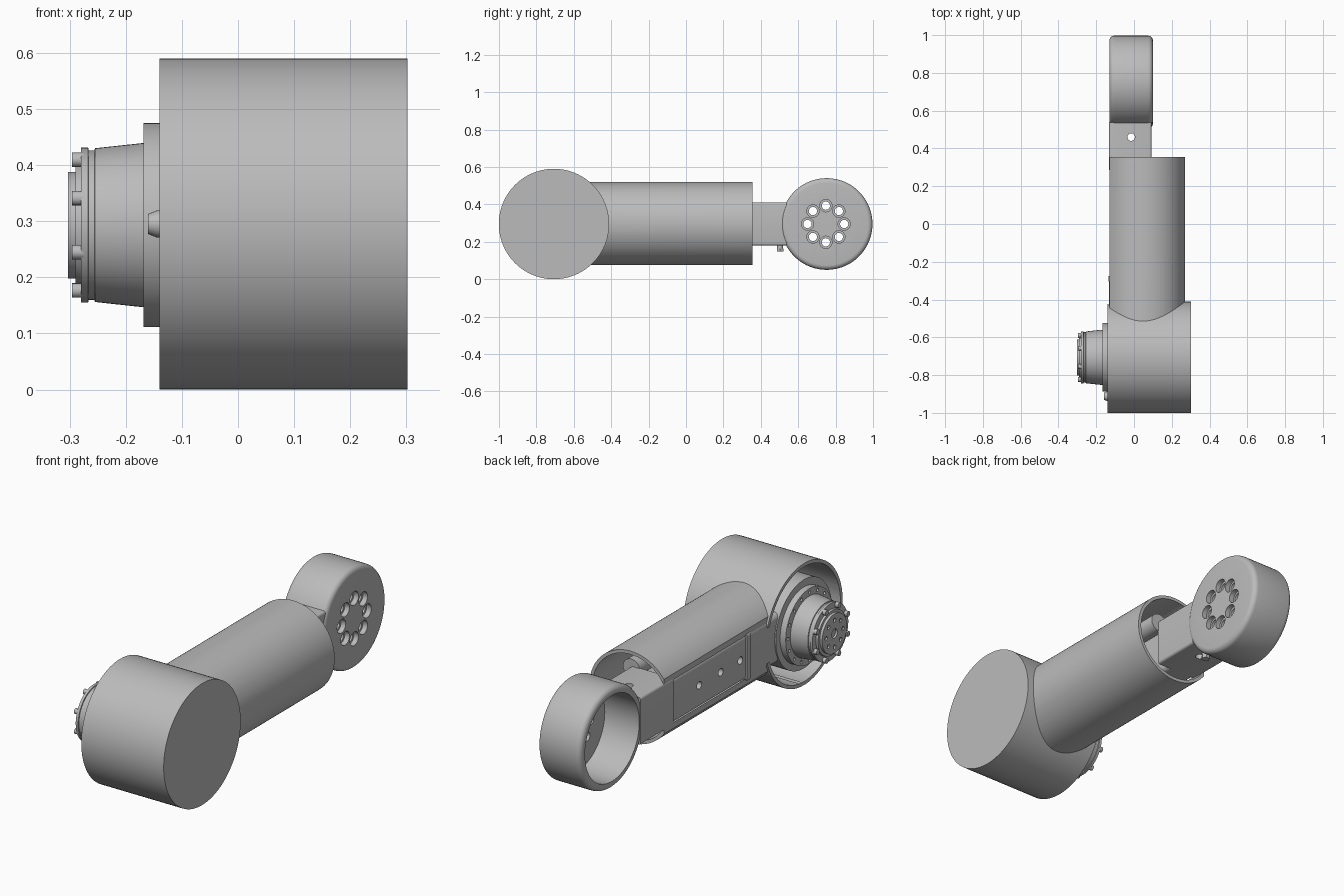
import bpy, bmesh, math
from mathutils import Vector

if "Cube" in bpy.data.objects:
    bpy.data.objects.remove(bpy.data.objects["Cube"], do_unlink=True)

GREY = bpy.data.materials.new("light grey metal")
GREY.use_nodes = True
GREY.diffuse_color = (0.5, 0.5, 0.5, 1)
GREY.node_tree.nodes["Principled BSDF"].inputs["Base Color"].default_value = (0.5, 0.5, 0.5, 1)

JY, JZ = -0.706, 0.295     # joint axis
EY = 0.755                 # end ring axis
PARTS = []


def finish(name, bm):
    bmesh.ops.recalc_face_normals(bm, faces=bm.faces)
    mesh = bpy.data.meshes.new(name)
    bm.to_mesh(mesh)
    bm.free()
    mesh.materials.append(GREY)
    obj = bpy.data.objects.new(name, mesh)
    bpy.context.collection.objects.link(obj)
    PARTS.append(obj)
    return obj


def lathe(name, profile, centre, axis="x", seg=64):
    """Closed solid from (distance along axis, radius) pairs; radius 0 is a pole."""
    bm = bmesh.new()
    rings = []
    for d, r in profile:
        ring = []
        for i in range(seg if r > 0 else 1):
            a = 2 * math.pi * i / seg
            u, v = r * math.cos(a), r * math.sin(a)
            p = {"x": (d, u, v), "y": (u, d, v), "z": (u, v, d)}[axis]
            ring.append(bm.verts.new(Vector(p) + Vector(centre)))
        rings.append(ring)
    for a, b in zip(rings, rings[1:]):
        for i in range(seg):
            j = (i + 1) % seg
            if len(a) == 1:
                bm.faces.new((a[0], b[i], b[j]))
            elif len(b) == 1:
                bm.faces.new((a[i], a[j], b[0]))
            else:
                bm.faces.new((a[i], a[j], b[j], b[i]))
    return finish(name, bm)


def cyl(name, start, end, r, centre, axis="x", seg=64):
    return lathe(name, [(start, 0), (start, r), (end, r), (end, 0)], centre, axis, seg)


def box(name, lo, hi, bevel=0.0):
    bm = bmesh.new()
    bmesh.ops.create_cube(bm, size=1)
    lo, hi = Vector(lo), Vector(hi)
    for v in bm.verts:
        v.co = (lo + hi) / 2 + v.co * (hi - lo)
    if bevel:
        edges = [e for e in bm.edges if abs((e.verts[0].co - e.verts[1].co).y) > 1e-4]
        bmesh.ops.bevel(bm, geom=edges, offset=bevel, segments=4, profile=0.5, affect="EDGES")
    return finish(name, bm)


def combine(obj, tool, operation="DIFFERENCE"):
    mod = obj.modifiers.new("cut", "BOOLEAN")
    mod.operation, mod.object, mod.solver = operation, tool, "EXACT"
    bpy.context.view_layer.objects.active = obj
    bpy.ops.object.modifier_apply(modifier=mod.name)
    PARTS.remove(tool)
    bpy.data.objects.remove(tool, do_unlink=True)


def around(count, radius, y, z, turn=0.0):
    for i in range(count):
        a = 2 * math.pi * (i + turn) / count
        yield (0, y + radius * math.cos(a), z + radius * math.sin(a))


# Outer shell: joint cup and arm tube, hollowed and open on the -x side
shell = cyl("outer_shell", -0.14, 0.302, 0.295, (0, JY, JZ), seg=96)
tube = cyl("tube", -0.6, 0.355, 0.222, (0.048, 0, 0.297), "y", 96)
combine(tube, box("side_cut", (-0.4, -0.65, 0), (-0.13, 0.5, 0.6)))
combine(shell, tube, "UNION")
combine(shell, cyl("cup_hollow", -0.2, 0.285, 0.278, (0, JY, JZ), seg=96))
combine(shell, cyl("tube_hollow", -0.58, 0.4, 0.206, (0.048, 0, 0.297), "y", 96))

# End ring: a rounded cup open on the -x side
R, B, X0, X1 = 0.245, 0.025, -0.13, 0.1
outline = [(X1, 0), (X1, R - B)]
for k in range(1, 6):
    a = math.pi / 10 * k
    outline.append((X1 - B + B * math.cos(a), R - B + B * math.sin(a)))
for k in range(6):
    a = math.pi / 10 * k
    outline.append((X0 + B - B * math.sin(a), R - B + B * math.cos(a)))
outline += [(X0, 0.208), (0.055, 0.208), (0.055, 0)]
ring = lathe("end_ring", outline, (0, EY - 0.003, JZ), seg=96)
for p in around(8, 0.098, EY - 0.007, JZ):
    combine(ring, cyl("bore", 0, 0.2, 0.022, p, seg=24))
    combine(ring, cyl("counterbore", 0.075, 0.2, 0.033, p, seg=24))

# End bar with a vertical hole and a screw beneath
bar = box("end_bar", (-0.132, 0.285, 0.18), (0.093, 0.537, 0.41), 0.012)
combine(bar, cyl("bar_hole", 0, 0.6, 0.02, (-0.015, 0.46, 0), "z", 24))
cyl("bar_screw", 0.152, 0.185, 0.016, (-0.015, 0.503, 0), "z", 20)
cyl("bar_screw_head", 0.148, 0.165, 0.02, (-0.015, 0.503, 0), "z", 6)

# Middle bar with side holes, clamp band and joint block
middle = box("middle_bar", (-0.127, -0.3, 0.183), (0.03, 0.3, 0.407), 0.025)
for y in (0.08, -0.085, -0.235):
    combine(middle, cyl("side_hole", -0.2, -0.06, 0.018, (0, y, 0.295), seg=24))
box("clamp_band", (-0.136, -0.305, 0.172), (0.036, -0.275, 0.418), 0.025)
box("joint_block", (-0.132, -0.56, 0.176), (0.036, -0.3, 0.414), 0.025)
cyl("inner_rod", -0.4, 0.29, 0.045, (0.09, 0, 0.4), "y", 32)

# Motor housing and bolted flange
cyl("motor_housing", -0.138, 0.2, 0.215, (0, JY, JZ))
flange = cyl("flange", -0.168, -0.13, 0.182, (0, JY, JZ - 0.002))
for p in around(16, 0.164, JY, JZ - 0.002):
    combine(flange, cyl("flange_hole", -0.2, -0.155, 0.008, p, seg=12))

# Tapered gearbox with grooved collar
lathe("gearbox", [(-0.13, 0), (-0.13, 0.147), (-0.172, 0.146), (-0.255, 0.137),
                  (-0.256, 0.133), (-0.266, 0.133), (-0.267, 0.138), (-0.28, 0.138),
                  (-0.28, 0.11), (-0.29, 0.108), (-0.29, 0)], (0, JY, JZ - 0.002))
for p in around(8, 0.126, JY, JZ - 0.002, 0.5):
    cyl("gearbox_bolt", -0.296, -0.275, 0.013, p, seg=16)

# Output disc
disc = cyl("output_disc", -0.303, -0.285, 0.095, (0, JY, JZ - 0.002))
combine(disc, cyl("centre_hole", -0.4, -0.293, 0.022, (0, JY, JZ - 0.002), seg=24))
for p in around(8, 0.065, JY, JZ - 0.002):
    combine(disc, cyl("disc_hole", -0.4, -0.294, 0.01, p, seg=12))

# Small plug on the housing rim
lathe("rim_plug", [(-0.1, 0), (-0.1, 0.026), (-0.145, 0.024), (-0.16, 0.018), (-0.16, 0)],
      (0, -0.912, JZ), seg=24)

bpy.ops.object.select_all(action="DESELECT")
for obj in PARTS:
    obj.select_set(True)
bpy.context.view_layer.objects.active = PARTS[0]
bpy.ops.object.shade_smooth_by_angle(angle=math.radians(30))
